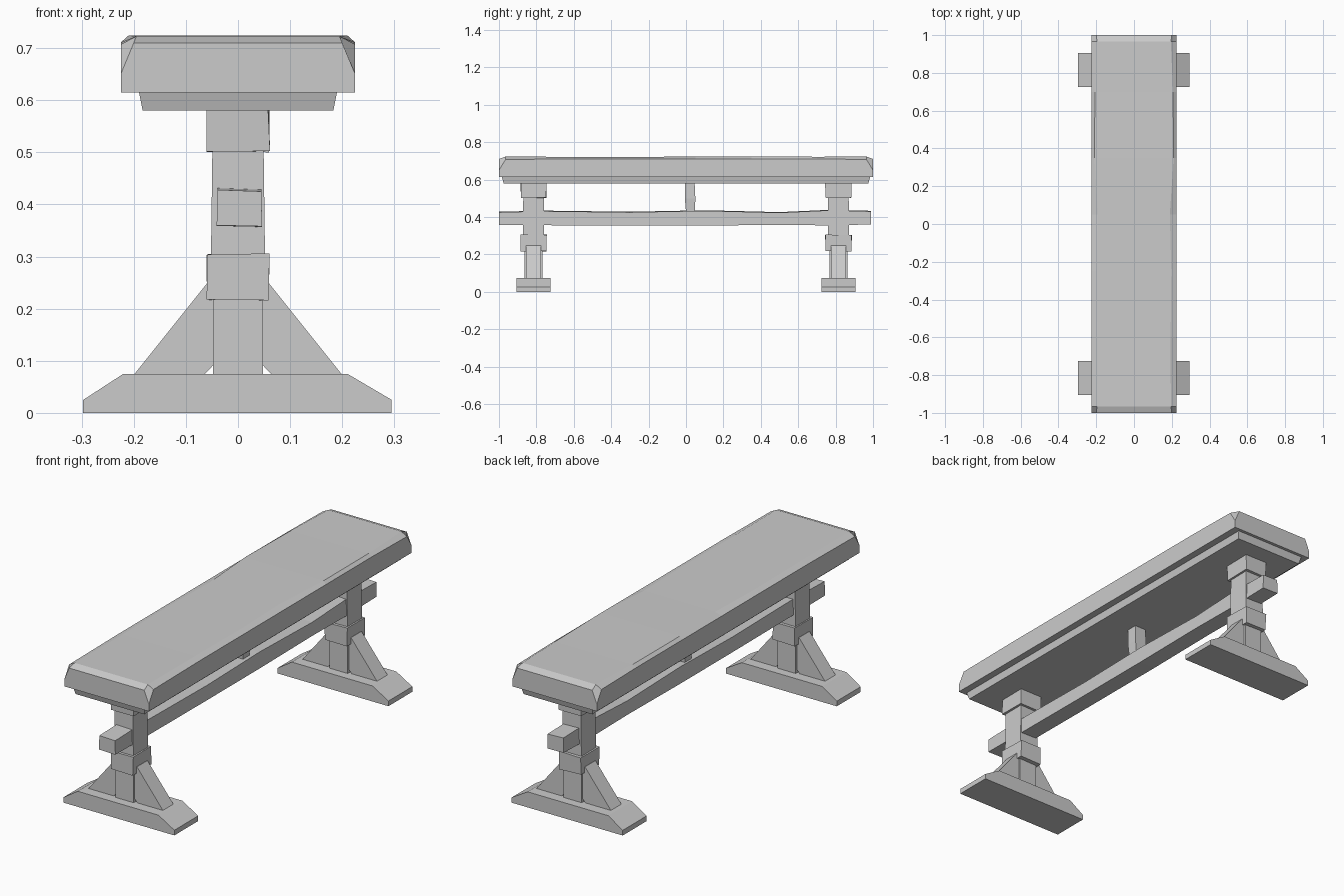
import bpy, bmesh, random

random.seed(4)
cube = bpy.data.objects.get("Cube")
if cube:
    bpy.data.objects.remove(cube, do_unlink=True)

grey = bpy.data.materials.new("plain_grey")
grey.use_nodes = True
colour = (0.6, 0.6, 0.6, 1)
grey.diffuse_color = colour
grey.node_tree.nodes["Principled BSDF"].inputs["Base Color"].default_value = colour


def loft(name, rings, rough=0.0):
    """Skin a list of equal-length point rings and cap both ends."""
    bm = bmesh.new()
    loops = [[bm.verts.new([c + random.uniform(-rough, rough) for c in p])
              for p in ring] for ring in rings]
    n = len(loops[0])
    for a, b in zip(loops, loops[1:]):
        for i in range(n):
            j = (i + 1) % n
            bm.faces.new((a[i], a[j], b[j], b[i]))
    bm.faces.new(loops[0][::-1])
    bm.faces.new(loops[-1])
    bmesh.ops.recalc_face_normals(bm, faces=bm.faces)
    mesh = bpy.data.meshes.new(name)
    bm.to_mesh(mesh)
    bm.free()
    mesh.materials.append(grey)
    obj = bpy.data.objects.new(name, mesh)
    bpy.context.collection.objects.link(obj)
    return obj


def rect(hx, hy, z, cx=0, cy=0):
    return [(cx - hx, cy - hy, z), (cx + hx, cy - hy, z),
            (cx + hx, cy + hy, z), (cx - hx, cy + hy, z)]


def extrude_y(name, profile, y0, y1):
    return loft(name, [[(x, y, z) for x, z in profile] for y in (y0, y1)])


# Seat slab: chipped corners at the ends, uneven worn top edges between
def seat_ring(y, shoulder, edge, top):
    return [(-.225, y, .615), (.225, y, .615), (.225, y, shoulder),
            (edge, y, top), (-edge, y, top), (-.225, y, shoulder)]


rings = [seat_ring(-1, .65, .2, .71), seat_ring(-.965, .707, .195, .723)]
for y in (-.6, -.25, .05, .35, .7):
    rings.append(seat_ring(y, .711, .2 + random.uniform(-.012, .012),
                           .724 + random.uniform(-.003, .001)))
rings += [seat_ring(.965, .707, .195, .723), seat_ring(1, .65, .2, .71)]
loft("seat", rings)

# Board under the seat, tapering downward
loft("seat_underboard", [rect(.183, .975, .58), rect(.19, .985, .615)])

# Trestle at each end
for side, s in (("front", -1), ("back", 1)):
    y = .815 * s
    loft(side + "_post", [rect(.048, .048, .07, 0, y), rect(.048, .048, .24, 0, y),
                          rect(.052, .056, .29, 0, y), rect(.049, .055, .52, 0, y),
                          rect(.05, .055, .58, 0, y)])
    loft(side + "_post_cap", [rect(.06, .068, .502, 0, y), rect(.059, .07, .582, 0, y)], .002)
    loft(side + "_post_collar", [rect(.059, .068, .218, 0, y), rect(.059, .07, .304, 0, y)], .002)
    foot = [(-.297, 0), (.295, 0), (.295, .025), (.21, .075), (-.22, .075), (-.297, .025)]
    extrude_y(side + "_foot", foot, y - .091, y + .091)
    # Diagonal braces between post and foot
    for label, m in (("left", 1), ("right", -1)):
        brace = [(m * x, z) for x, z in
                 ((.065, .073), (.2, .073), (.06, .248), (.035, .248), (.035, .105))]
        extrude_y(f"{side}_{label}_brace", brace, y - .04, y + .04)

# Long stretcher, slightly uneven along its length
beam = []
for y, low, high in ((-1, .36, .428), (-.76, .358, .434), (-.3, .356, .428), (.1, .356, .436),
                     (.5, .36, .426), (.76, .357, .438), (.99, .362, .433)):
    beam.append([(-.041, y, low), (.046, y, low - .002), (.045, y, high - .003), (-.039, y, high)])
loft("stretcher", beam)

# Small hanger joining the stretcher to the seat
loft("middle_hanger", [rect(.027, .024, .425, 0, .024), rect(.032, .028, .5, 0, .022),
                       rect(.03, .026, .585, 0, .02)])
